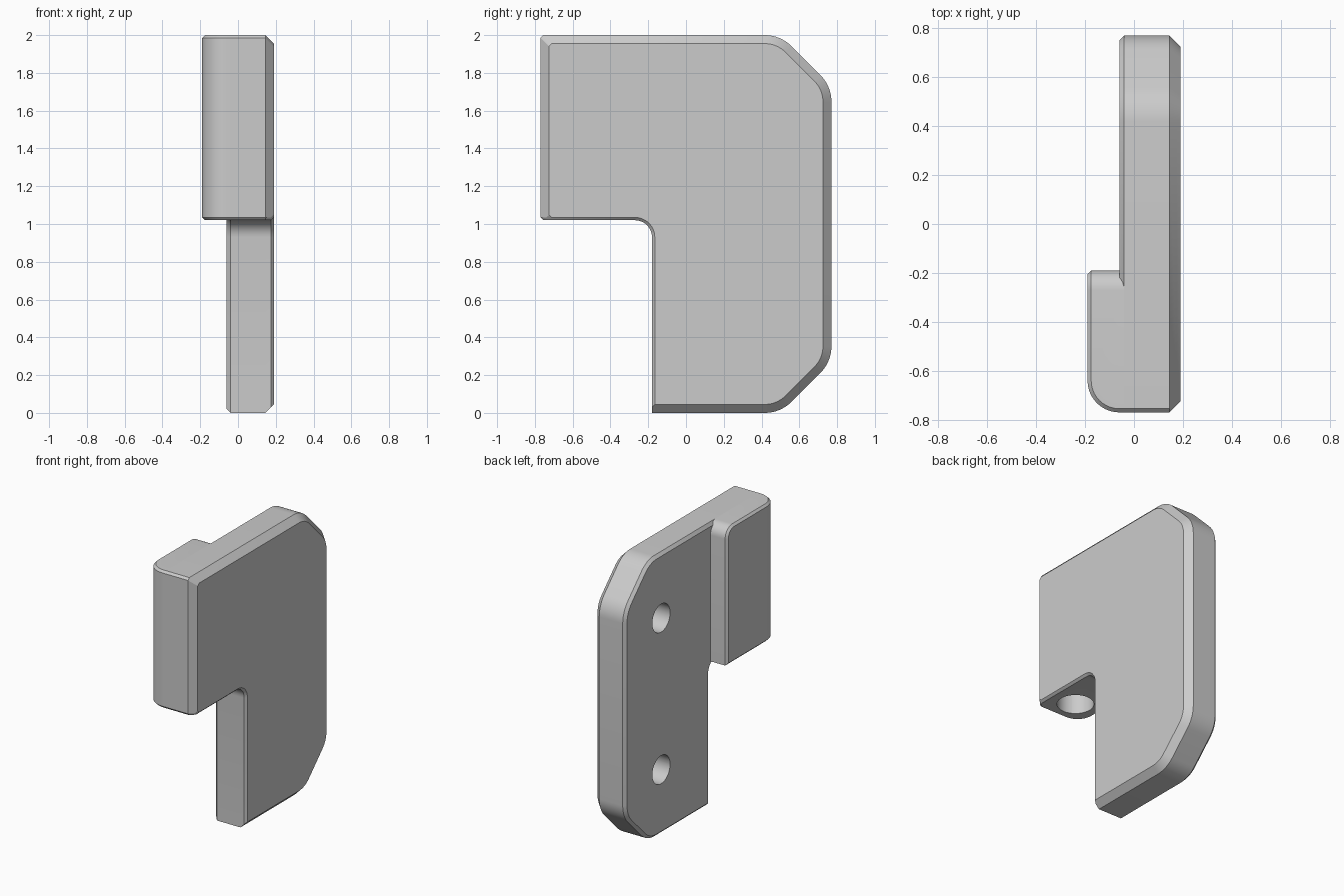
import bpy, bmesh, math
from mathutils import Matrix

cube = bpy.data.objects.get("Cube")
if cube:
    bpy.data.objects.remove(cube)

grey = bpy.data.materials.new("plain grey")
grey.use_nodes = True
colour = (0.6, 0.6, 0.6, 1)
grey.diffuse_color = colour
grey.node_tree.nodes["Principled BSDF"].inputs["Base Color"].default_value = colour


def make_object(name, bm):
    bmesh.ops.recalc_face_normals(bm, faces=bm.faces[:])
    mesh = bpy.data.meshes.new(name)
    bm.to_mesh(mesh)
    bm.free()
    obj = bpy.data.objects.new(name, mesh)
    bpy.context.collection.objects.link(obj)
    mesh.materials.append(grey)
    return obj


def arc(cy, cz, radius, start, end, steps=8):
    angles = [math.radians(start + (end - start) * i / steps) for i in range(steps + 1)]
    return [(cy + radius * math.cos(a), cz + radius * math.sin(a)) for a in angles]


# Side outline of the plate; rim and notch edges are inset separately
def outline(rim, notch):
    r, cut = 0.2, 0.015
    t = r * math.tan(math.pi / 8)
    front, low = -0.77 + rim, 1.02 + notch
    pts = [(-0.18 + notch, rim)]
    pts += arc(0.5 - t, r, r - rim, -90, -45)
    pts += arc(0.77 - r, 0.27 + t, r - rim, -45, 0)
    pts += arc(0.77 - r, 1.73 - t, r - rim, 0, 45)
    pts += arc(0.5 - t, 2 - r, r - rim, 45, 90)
    pts += [(front + cut, 2 - rim), (front, 2 - rim - cut)]
    pts += [(front, low + cut), (front + cut, low)]
    pts += arc(-0.27, 0.93, 0.09 + notch, 90, 0)
    return pts


# Plate: outlines stacked across its thickness form the chamfers
bm = bmesh.new()
rings = []
for x, rim, notch in [(-0.06, 0.02, 0.02), (-0.04, 0, 0), (0.145, 0, 0),
                      (0.175, 0.03, 0), (0.19, 0.045, 0.015)]:
    rings.append([bm.verts.new((x, y, z)) for y, z in outline(rim, notch)])
for a, b in zip(rings, rings[1:]):
    for i in range(len(a)):
        j = (i + 1) % len(a)
        bm.faces.new((a[i], a[j], b[j], b[i]))
bm.faces.new(rings[0])
bm.faces.new(rings[-1])
plate = make_object("hinge_plate", bm)

# Knuckle: box with a round front corner, round rear top and chamfered rim
bm = bmesh.new()
x0, x1, y0, y1, z0, z1 = -0.19, -0.04, -0.77, -0.19, 1.02, 2.0
bmesh.ops.create_cube(bm, size=1)
for v in bm.verts:
    v.co = (x1 if v.co.x > 0 else x0, y1 if v.co.y > 0 else y0, z1 if v.co.z > 0 else z0)


def bevel(edges, width, segments):
    bmesh.ops.bevel(bm, geom=edges, offset=width, offset_type='OFFSET',
                    segments=segments, profile=0.5, affect='EDGES')
    bm.normal_update()


def edges_at(test):
    return [e for e in bm.edges if all(test(v.co) for v in e.verts)]


bevel(edges_at(lambda c: c.x < x0 + 0.01 and c.y < y0 + 0.01), 0.13, 10)
bevel(edges_at(lambda c: c.y > y1 - 0.01 and c.z > z1 - 0.01), 0.08, 8)
outer = {f for f in bm.faces
         if abs(f.normal.z) < 0.01 and f.normal.x < 0.01 and f.normal.y < 0.01}
rim_edges = [e for e in bm.edges if sum(f in outer for f in e.link_faces) == 1
             and not all(v.co.x > x1 - 0.001 for v in e.verts)]
bevel(rim_edges, 0.015, 1)
knuckle = make_object("hinge_knuckle", bm)


# Drilled blind holes
def drill(name, radius, depth, centre, turn, targets):
    bm = bmesh.new()
    matrix = Matrix.Translation(centre) @ Matrix.Rotation(turn, 4, 'Y')
    bmesh.ops.create_cone(bm, cap_ends=True, segments=48, radius1=radius,
                          radius2=radius, depth=depth, matrix=matrix)
    cutter = make_object(name, bm)
    for obj in targets:
        mod = obj.modifiers.new(name, 'BOOLEAN')
        mod.operation = 'DIFFERENCE'
        mod.solver = 'EXACT'
        mod.object = cutter
    return cutter


cutters = [drill("pin_hole_cutter", 0.12, 0.9, (0, -0.59, 1.35), 0, [plate, knuckle])]
for side, z in (("lower", 0.46), ("upper", 1.54)):
    cutters.append(drill(side + "_screw_hole_cutter", 0.1, 0.3, (-0.03, 0.365, z),
                         math.pi / 2, [plate]))

# Apply the cuts, remove the cutters and smooth the curved faces
for obj in (plate, knuckle):
    bpy.ops.object.select_all(action='DESELECT')
    obj.select_set(True)
    bpy.context.view_layer.objects.active = obj
    for mod in list(obj.modifiers):
        bpy.ops.object.modifier_apply(modifier=mod.name)
    bpy.ops.object.shade_smooth_by_angle(angle=math.radians(30))
for cutter in cutters:
    bpy.data.objects.remove(cutter)
